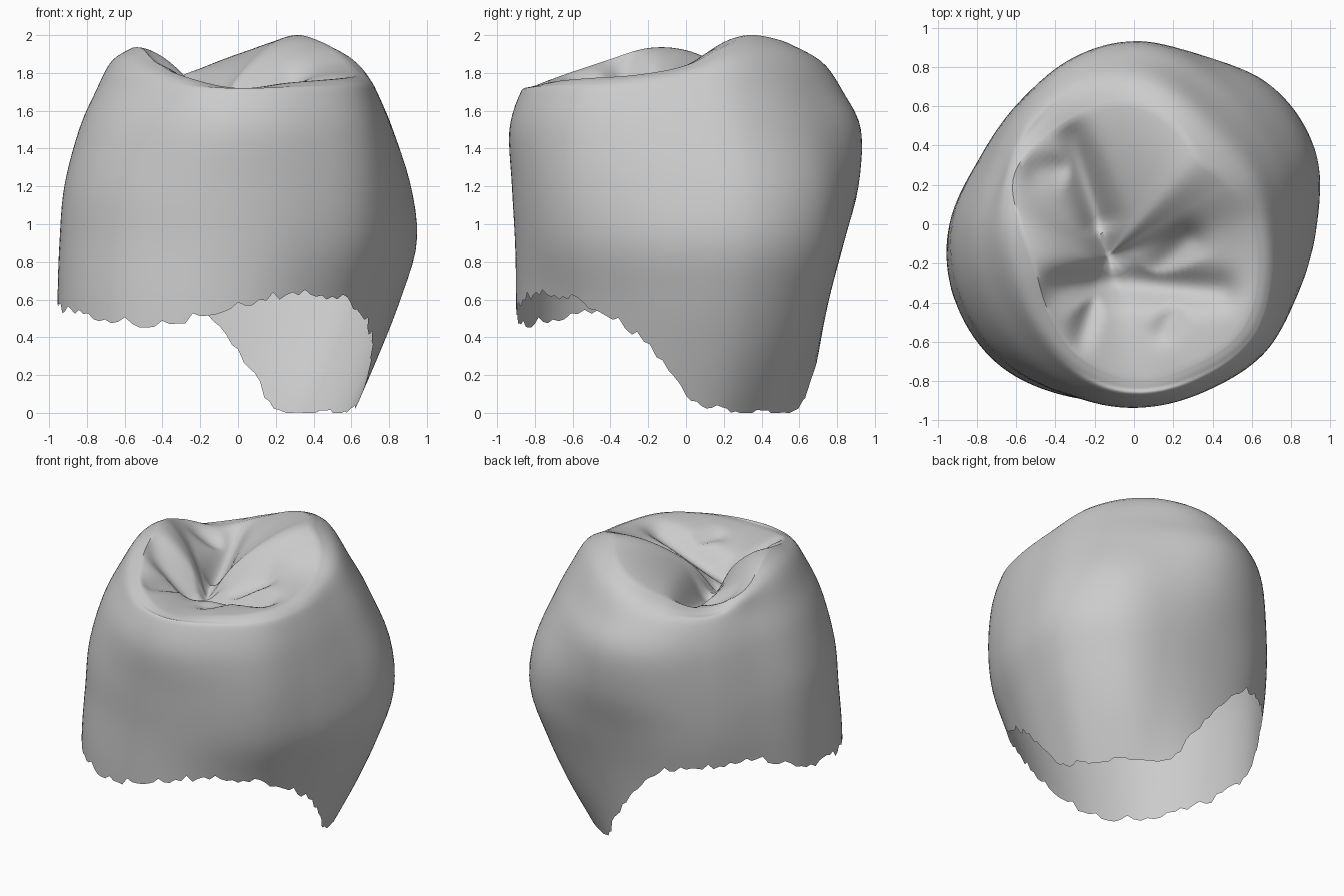
import bpy, bmesh, math, random
from mathutils import Vector

random.seed(4)
old = bpy.data.objects.get("Cube")
if old:
    bpy.data.objects.remove(old)

SEGMENTS, WALL_RINGS, BASIN_RINGS = 144, 32, 24
PIT, FLOOR = Vector((-.13, -.16)), 1.6

# Values around the crown, counter-clockwise from +x
outline = [.93, 1.01, 1.03, .975, .945, .905, .86, .86, .94, 1.0, 1.025, .98, .935, .92, .935, .91]
rim_radius = [.6, .53, .47, .55, .62, .62, .63, .66, .58, .55, .62, .73, .79, .78, .77, .68]
rim_height = [1.84, 1.94, 2.0, 1.97, 1.9, 1.81, 1.74, 1.82, 1.92, 1.93, 1.86, 1.78, 1.72, 1.75, 1.77, 1.79]
lower_edge = [.13, .02, .01, .01, .32, .66, .7, .72, .6, .55, .5, .48, .58, .63, .6, .44]

# Wall bulge at rising heights, as a share of the outline
heights = [0, .3, .6, .9, 1.2, 1.5, 1.7]
bulge = [
    [.66, .59, .69, .85, .98, .96, .94, .72],
    [.79, .74, .74, .88, .995, .97, .94, .79],
    [.91, .86, .8, .93, 1, .97, .95, .87],
    [1, .955, .88, .98, .995, .95, .965, .97],
    [.97, .945, .965, .99, .97, .93, .985, 1],
    [.88, .83, .98, .96, .89, .86, 1, .98],
    [.79, .73, .88, .88, .8, .765, .935, .92],
]

# Chewing-surface grooves: start, end, depth, width
grooves = [
    ((-.5, -.34), (-.1, -.3), .1, .09),
    ((-.1, -.3), (.45, -.34), .1, .09),
    ((-.1, -.25), (-.17, .02), .06, .08),
    ((-.17, .02), (-.32, .46), .12, .08),
    ((.08, -.28), (.28, -.08), .06, .08),
    ((-.2, -.35), (-.28, -.6), .06, .06),
    ((-.32, .3), (-.5, .28), .07, .08),
    ((.25, -.35), (.15, -.55), .04, .06),
]


def spline(a, b, c, d, t):
    return b + .5 * t * (c - a + t * (2*a - 5*b + 4*c - d + t * (3*(b - c) + d - a)))


def around(table, angle):
    n = len(table)
    u = angle / math.tau * n
    i = int(u)
    return spline(*[table[(i + k) % n] for k in (-1, 0, 1, 2)], u - i)


def along(points, u):
    last = len(points) - 1
    i = min(int(u), last - 1)
    return spline(*[points[max(0, min(last, i + k))] for k in (-1, 0, 1, 2)], u - i)


def groove_depth(p):
    total = 0
    for start, end, depth, width in grooves:
        a, b = Vector(start), Vector(end)
        t = max(0, min(1, (p - a).dot(b - a) / (b - a).length_squared))
        total = max(total, depth * math.exp(-((p - a.lerp(b, t)).length / width) ** 2))
    return total


def column(angle):
    """Points up the outer wall, over the rim and down into the basin."""
    size = around(outline, angle)
    profile = [Vector((size * around(row, angle), z)) for row, z in zip(bulge, heights)]
    rim = Vector((around(rim_radius, angle), around(rim_height, angle)))
    top = profile[-1]
    profile.append(Vector((top.x + (rim.x - top.x) * .45, top.y + (rim.y - top.y) * .7)))
    profile.append(rim)
    low = max(0, around(lower_edge, angle) + random.uniform(-.028, .022))
    first, last = low / .3, len(profile) - 1
    out = []
    for i in range(WALL_RINGS + 1):
        r, z = along(profile, first + (last - first) * i / WALL_RINGS)
        out.append((r * math.cos(angle), r * math.sin(angle), max(0, z)))
    edge = Vector((math.cos(angle), math.sin(angle))) * rim.x
    for i in range(1, BASIN_RINGS):
        t = 1 - i / BASIN_RINGS
        p = PIT.lerp(edge, t)
        z = FLOOR + (rim.y - FLOOR) * (1 - (1 - t) ** 1.7)
        out.append((p.x, p.y, z - groove_depth(p) * (1 - t ** 5)))
    return out


# Crown shell, open underneath with a ragged margin
bm = bmesh.new()
columns = [[bm.verts.new(p) for p in column(math.tau * s / SEGMENTS)] for s in range(SEGMENTS)]
middle = bm.verts.new((PIT.x, PIT.y, FLOOR - groove_depth(PIT)))
for s, left in enumerate(columns):
    right = columns[(s + 1) % SEGMENTS]
    for i in range(len(left) - 1):
        bm.faces.new((left[i], right[i], right[i + 1], left[i + 1]))
    bm.faces.new((left[-1], right[-1], middle))

mesh = bpy.data.meshes.new("tooth_crown")
bm.to_mesh(mesh)
bm.free()
crown = bpy.data.objects.new("tooth_crown", mesh)
bpy.context.collection.objects.link(crown)

# Plain grey surface
grey = bpy.data.materials.new("light_grey")
grey.use_nodes = True
colour = (.6, .6, .6, 1)
grey.diffuse_color = colour
grey.node_tree.nodes["Principled BSDF"].inputs["Base Color"].default_value = colour
mesh.materials.append(grey)

bpy.ops.object.select_all(action="DESELECT")
crown.select_set(True)
bpy.context.view_layer.objects.active = crown
bpy.ops.object.shade_smooth_by_angle(angle=math.radians(50))
